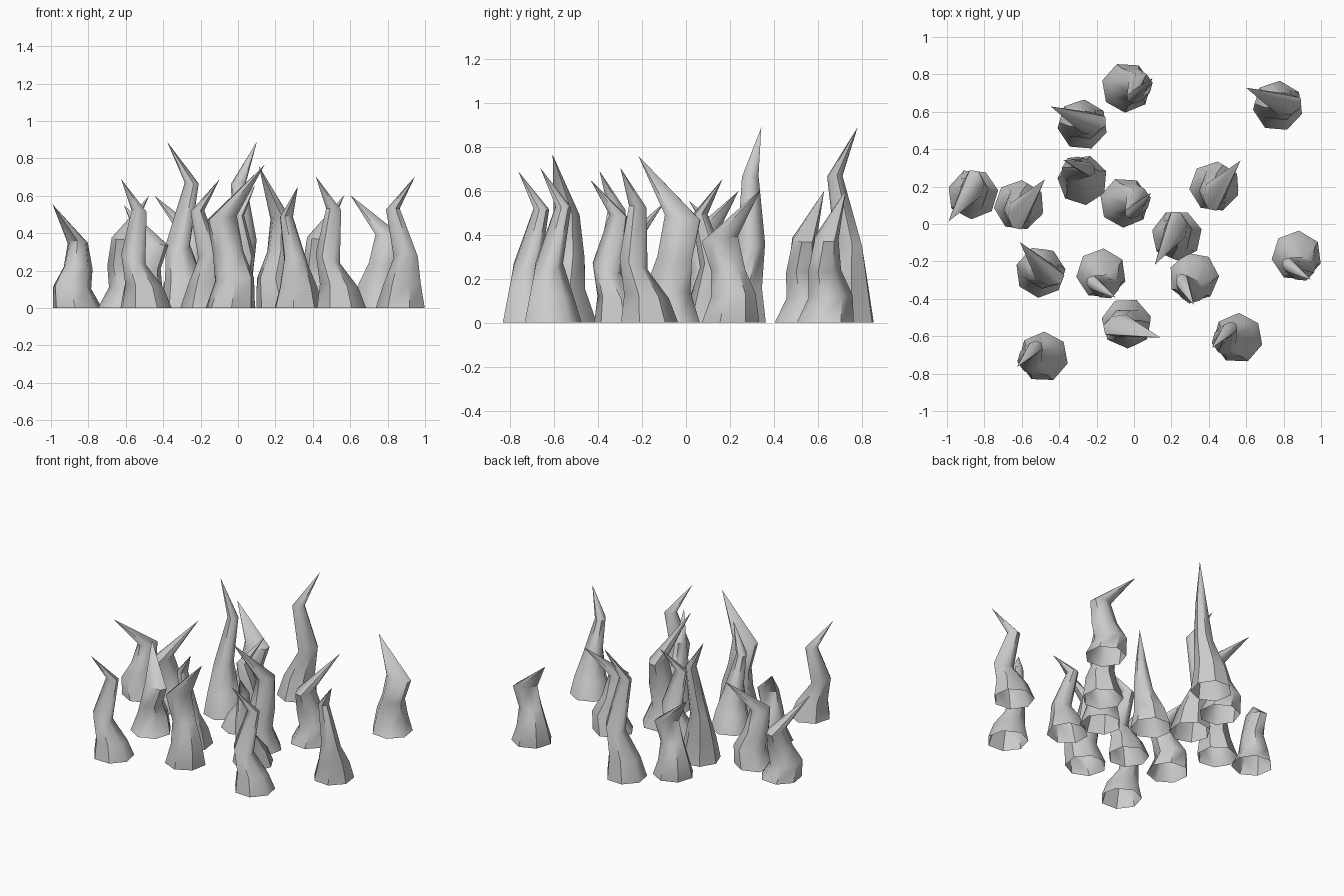
import bpy, bmesh
from math import cos, sin, radians, pi

if "Cube" in bpy.data.objects:
    bpy.data.objects.remove(bpy.data.objects["Cube"])

SIDES = 7
# Rings: height fraction, centre along lean, centre across, radius along / across
# the (stretched) diagonal axis, stretch axis angle, slope along, slope across
UPRIGHT = [
    (0.00, 0.00, 0.00, .135, .135, 0, 0, 0),
    (0.17, 0.015, 0.00, .105, .105, 0, .1, 0),
    (0.38, 0.075, -.012, .066, .066, 0, .35, -.2),
    (0.75, 0.022, -.062, .042, .036, 0, .1, 0),
]
HOOKED = [
    (0.00, 0.00, 0.00, .135, .135, 0, 0, 0),
    (0.20, 0.03, -.012, .108, .102, 0, .1, 0),
    (0.39, -.01, -.005, .085, .075, 0, .1, 0),
    (0.63, -.038, -.03, .085, .055, 45, .1, 0.1),
]


def tentacle(name, rings, tip_reach, phase, x, y, angle, height):
    """Seven-sided bent spike, open underneath, leaning towards angle."""
    bm = bmesh.new()
    c, s = cos(radians(angle)), sin(radians(angle))

    def vert(a, b, z):
        return bm.verts.new((x + a * c - b * s, y + a * s + b * c, z))

    loops = []
    for zf, ca, cb, ra, rb, ax, ta, tb in rings:
        e, f = cos(radians(ax)), sin(radians(ax))
        loop = []
        for i in range(SIDES):
            t = radians(phase - ax) + 2 * pi * i / SIDES
            u, v = ra * cos(t), rb * sin(t)
            da, db = u * e - v * f, u * f + v * e
            loop.append(vert(ca + da, cb + db, zf * height + ta * da + tb * db))
        loops.append(loop)
    tip = vert(tip_reach, 0, height)
    for lo, hi in zip(loops, loops[1:]):
        for i in range(SIDES):
            j = (i + 1) % SIDES
            bm.faces.new((lo[i], lo[j], hi[j], hi[i]))
    for i in range(SIDES):
        bm.faces.new((loops[-1][i], loops[-1][(i + 1) % SIDES], tip))
    me = bpy.data.meshes.new(name)
    bm.to_mesh(me)
    bm.free()
    ob = bpy.data.objects.new(name, me)
    bpy.context.collection.objects.link(ob)
    bpy.ops.object.select_all(action='DESELECT')
    ob.select_set(True)
    bpy.context.view_layer.objects.active = ob
    bpy.ops.object.shade_smooth_by_angle(angle=radians(50))


# Upright tentacles: x, y, lean direction, height
for p in [(-.04, .73, 20, .89), (-.05, .115, 20, .655), (-.275, .235, 134, .89),
          (.87, -.17, -59, .705), (-.175, -.265, -59, .69), (.32, -.285, -90, .65),
          (-.485, -.71, -159, .69), (.555, -.61, -159, .705)]:
    tentacle("upright_tentacle", UPRIGHT, .15, 41, *p)

# Hooked tentacles with a longer sideways tip
for p in [(-.275, .53, 150, .6), (.77, .63, 150, .605), (-.5, -.26, 124, .55),
          (-.04, -.53, -23, .765), (-.86, .16, -132, .555), (-.615, .1, 45, .6),
          (.43, .2, 45, .605), (.23, -.06, -127, .76)]:
    tentacle("hooked_tentacle", HOOKED, .197, 38, *p)
